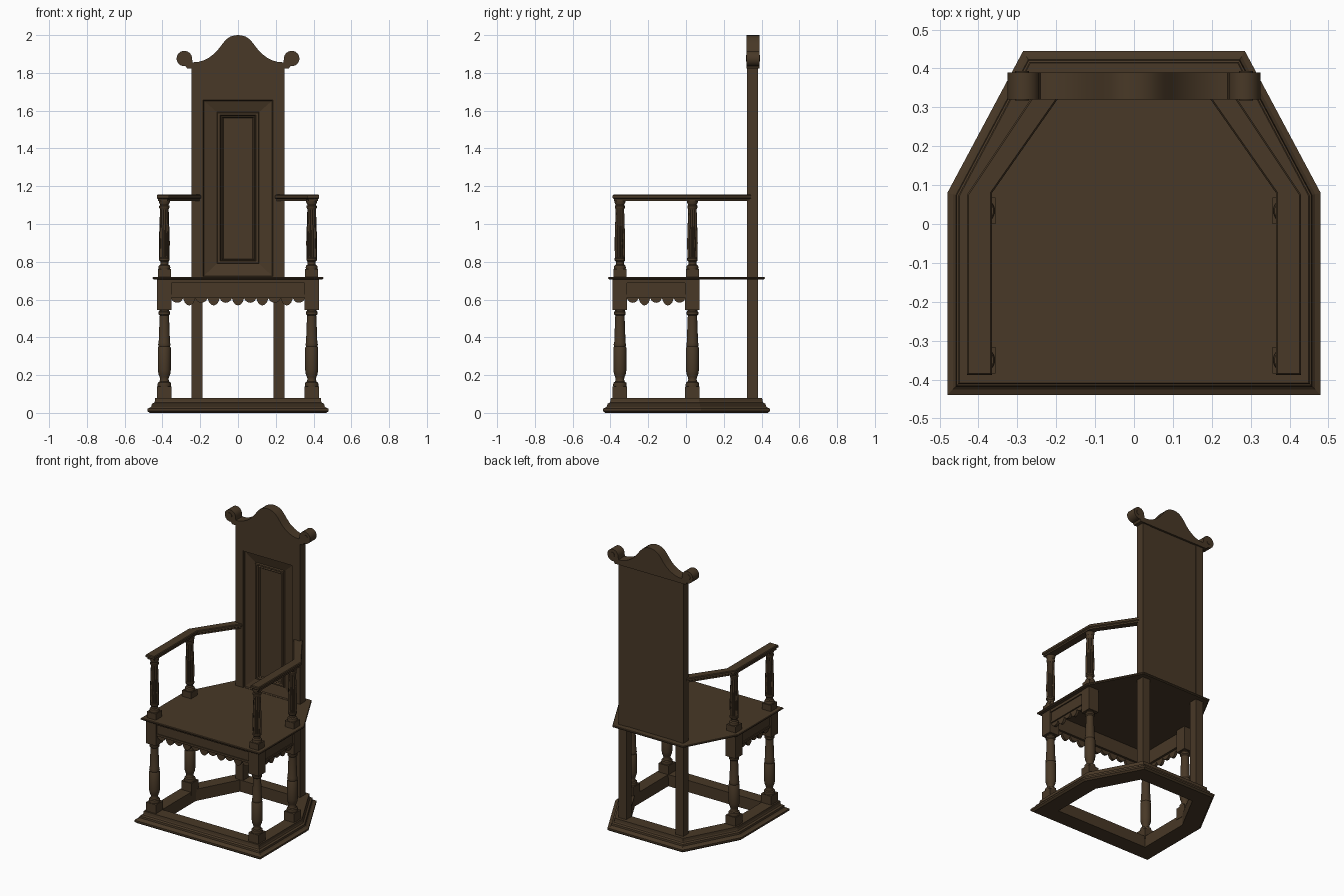
import bpy, bmesh, math
from mathutils import Vector

if "Cube" in bpy.data.objects:
    bpy.data.objects.remove(bpy.data.objects["Cube"])

wood = bpy.data.materials.new("dark oak")
wood.diffuse_color = (0.065, 0.040, 0.020, 1)
wood.use_nodes = True
wood.node_tree.nodes["Principled BSDF"].inputs["Base Color"].default_value = wood.diffuse_color


def make(name, bm, mirror=False, smooth=False):
    bmesh.ops.remove_doubles(bm, verts=bm.verts, dist=1e-5)
    bmesh.ops.recalc_face_normals(bm, faces=bm.faces)
    me = bpy.data.meshes.new(name)
    bm.to_mesh(me)
    bm.free()
    ob = bpy.data.objects.new(name, me)
    bpy.context.collection.objects.link(ob)
    me.materials.append(wood)
    if mirror:
        ob.modifiers.new("Mirror", 'MIRROR')
    if smooth:
        bpy.ops.object.select_all(action='DESELECT')
        ob.select_set(True)
        bpy.context.view_layer.objects.active = ob
        bpy.ops.object.shade_smooth_by_angle(angle=math.radians(35))
    return ob


def loft(bm, rings, cap=True, closed=False):
    """Skin a list of equal-length vertex rings."""
    vs = [[bm.verts.new(p) for p in r] for r in rings]
    n = len(vs[0])
    pairs = list(zip(vs, vs[1:])) + ([(vs[-1], vs[0])] if closed else [])
    for a, b in pairs:
        for i in range(n):
            bm.faces.new((a[i], a[(i + 1) % n], b[(i + 1) % n], b[i]))
    if cap and not closed:
        bm.faces.new(vs[0])
        bm.faces.new(vs[-1])


def box(bm, x0, x1, y0, y1, z0, z1):
    loft(bm, [[(x0, y0, z), (x1, y0, z), (x1, y1, z), (x0, y1, z)] for z in (z0, z1)])


def lathe(bm, x, y, profile, n=24, flute=0.0):
    rings = []
    for r, z, *f in profile:
        ring = []
        for i in range(n):
            a = 2 * math.pi * i / n
            rr = r * (1 - flute * (i % 2)) if f else r
            ring.append((x + rr * math.cos(a), y + rr * math.sin(a), z))
        rings.append(ring)
    loft(bm, rings)


def inset(poly, d):
    """Offset a counter-clockwise polygon inward by d."""
    out, n = [], len(poly)
    for i in range(n):
        p = Vector(poly[i])
        e0 = (p - Vector(poly[i - 1])).normalized()
        e1 = (Vector(poly[(i + 1) % n]) - p).normalized()
        n0, n1 = Vector((-e0.y, e0.x)), Vector((-e1.y, e1.x))
        out.append(p + (n0 + n1) * (d / (1 + n0.dot(n1))))
    return out


def plan_loft(poly, profile, closed=False):
    bm = bmesh.new()
    loft(bm, [[(p.x, p.y, z) for p in inset(poly, d)] for d, z in profile], closed=closed)
    return bm


# moulded base frame, open in the middle
half = [(0.48, -0.44), (0.48, 0.08), (0.285, 0.445)]
plan = half + [(-x, y) for x, y in reversed(half)]
make("base_frame", plan_loft(plan, [
    (0.012, 0), (0, 0.010), (0, 0.022), (0.014, 0.028), (0.022, 0.036), (0.024, 0.048),
    (0.036, 0.054), (0.040, 0.062), (0.042, 0.080), (0.125, 0.080), (0.125, 0)], closed=True))

# seat board
make("seat", plan_loft(plan, [(0.034, 0.706), (0.028, 0.711), (0.028, 0.717), (0.031, 0.72)]))

# turned legs with square blocks, and fluted arm posts above
for tag, y in (("front", -0.35), ("middle", 0.034)):
    bm = bmesh.new()
    box(bm, 0.352, 0.428, y - 0.038, y + 0.038, 0.06, 0.14)
    box(bm, 0.352, 0.428, y - 0.038, y + 0.038, 0.545, 0.712)
    lathe(bm, 0.39, y, [
        (0.034, 0.135), (0.036, 0.148), (0.034, 0.160), (0.026, 0.165), (0.022, 0.178),
        (0.025, 0.190), (0.031, 0.205), (0.034, 0.225), (0.034, 0.345), (0.030, 0.352),
        (0.033, 0.362), (0.030, 0.372), (0.025, 0.505), (0.024, 0.515), (0.031, 0.522),
        (0.031, 0.534), (0.026, 0.540), (0.026, 0.550)])
    make(tag + "_leg", bm, mirror=True, smooth=True)

    bm = bmesh.new()
    box(bm, 0.356, 0.424, y - 0.034, y + 0.034, 0.715, 0.762)
    lathe(bm, 0.39, y, [
        (0.030, 0.758), (0.032, 0.770), (0.029, 0.780), (0.021, 0.786), (0.021, 0.800),
        (0.028, 0.808), (0.028, 0.818), (0.027, 0.822, 1), (0.029, 0.90, 1), (0.023, 1.075, 1),
        (0.023, 1.080), (0.027, 1.086), (0.027, 1.096), (0.022, 1.100), (0.029, 1.115),
        (0.029, 1.130)], n=28, flute=0.14)
    make(tag + "_arm_post", bm, mirror=True, smooth=True)

# arm rests bending in to the back
arm = [(0.43, -0.388), (0.43, 0.075), (0.25, 0.345), (0.19, 0.33), (0.365, 0.08), (0.365, -0.388)]
make("arm_rest", plan_loft(arm, [(0.007, 1.122), (0.007, 1.132), (0, 1.137), (0, 1.150), (0.004, 1.155)]),
     mirror=True)


def apron(name, length, lobes, place, mirror=False):
    """Rail with mouldings and a scalloped lower edge; place maps (u, depth, z) to 3D."""
    bm = bmesh.new()
    h = length / 2
    for d0, d1, z0, z1 in ((0.008, 0.045, 0.612, 0.71), (0.0, 0.02, 0.688, 0.708), (0.003, 0.02, 0.612, 0.626)):
        loft(bm, [[place(u, d, z) for u, d in ((-h, d0), (h, d0), (h, d1), (-h, d1))] for z in (z0, z1)])
    steps = lobes * 8
    edge = []
    for i in range(steps + 1):
        t = i / 8
        depth = 0.038 if int(min(t, lobes - 0.01)) % 2 else 0.024
        edge.append((-h + length * i / steps, 0.607 - depth * abs(math.sin(math.pi * t)) ** 0.6))
    outline = [(h, 0.62), (-h, 0.62)] + edge
    loft(bm, [[place(u, d, z) for u, z in outline] for d in (0.012, 0.03)])
    make(name, bm, mirror)


apron("front_apron", 0.71, 11, lambda u, d, z: (u, -0.385 + d, z))
apron("side_apron", 0.31, 5, lambda u, d, z: (0.425 - d, -0.158 + u, z), True)

# back posts from base to crest
bm = bmesh.new()
box(bm, 0.188, 0.246, 0.322, 0.38, 0.06, 1.83)
make("back_post", bm, mirror=True)

# top rail of the back
bm = bmesh.new()
box(bm, -0.19, 0.19, 0.324, 0.376, 1.66, 1.83)
make("back_top_rail", bm)

# sunken back panel with a mitred frame and raised inner moulding
bm = bmesh.new()
steps = [(0.190, 0.715, 1.662, 0.376), (0.190, 0.715, 1.662, 0.326), (0.184, 0.722, 1.656, 0.326),
         (0.180, 0.726, 1.652, 0.334), (0.112, 0.790, 1.592, 0.350), (0.108, 0.794, 1.588, 0.340),
         (0.096, 0.803, 1.578, 0.340), (0.090, 0.808, 1.572, 0.350), (0.084, 0.812, 1.566, 0.346),
         (0.078, 0.816, 1.560, 0.354)]
loft(bm, [[(-w, y, a), (w, y, a), (w, y, b), (-w, y, b)] for w, a, b, y in steps])
make("back_panel", bm)

# crest with bell-shaped top and scroll ends
side = [(0.27, 1.822)]
for i in range(17):
    a = math.radians(-100 + 285 * i / 16)
    side.append((0.284 + 0.041 * math.cos(a), 1.876 + 0.041 * math.sin(a)))
side += [(0.240, 1.856), (0.215, 1.857), (0.185, 1.865), (0.155, 1.880), (0.125, 1.902), (0.100, 1.930),
         (0.080, 1.957), (0.060, 1.979), (0.040, 1.992), (0.020, 1.998)]
outline = side + [(0, 2.0)] + [(-x, z) for x, z in reversed(side)]
bm = bmesh.new()
loft(bm, [[(x, y, z) for x, z in outline] for y in (0.32, 0.39)])
make("crest", bm, smooth=True)

# scroll eyes on both faces of the crest
bm = bmesh.new()
loft(bm, [[(0.288 + 0.018 * math.cos(k * math.pi / 8), y, 1.878 + 0.018 * math.sin(k * math.pi / 8))
           for k in range(16)] for y in (0.317, 0.393)])
make("scroll_eye", bm, mirror=True, smooth=True)
